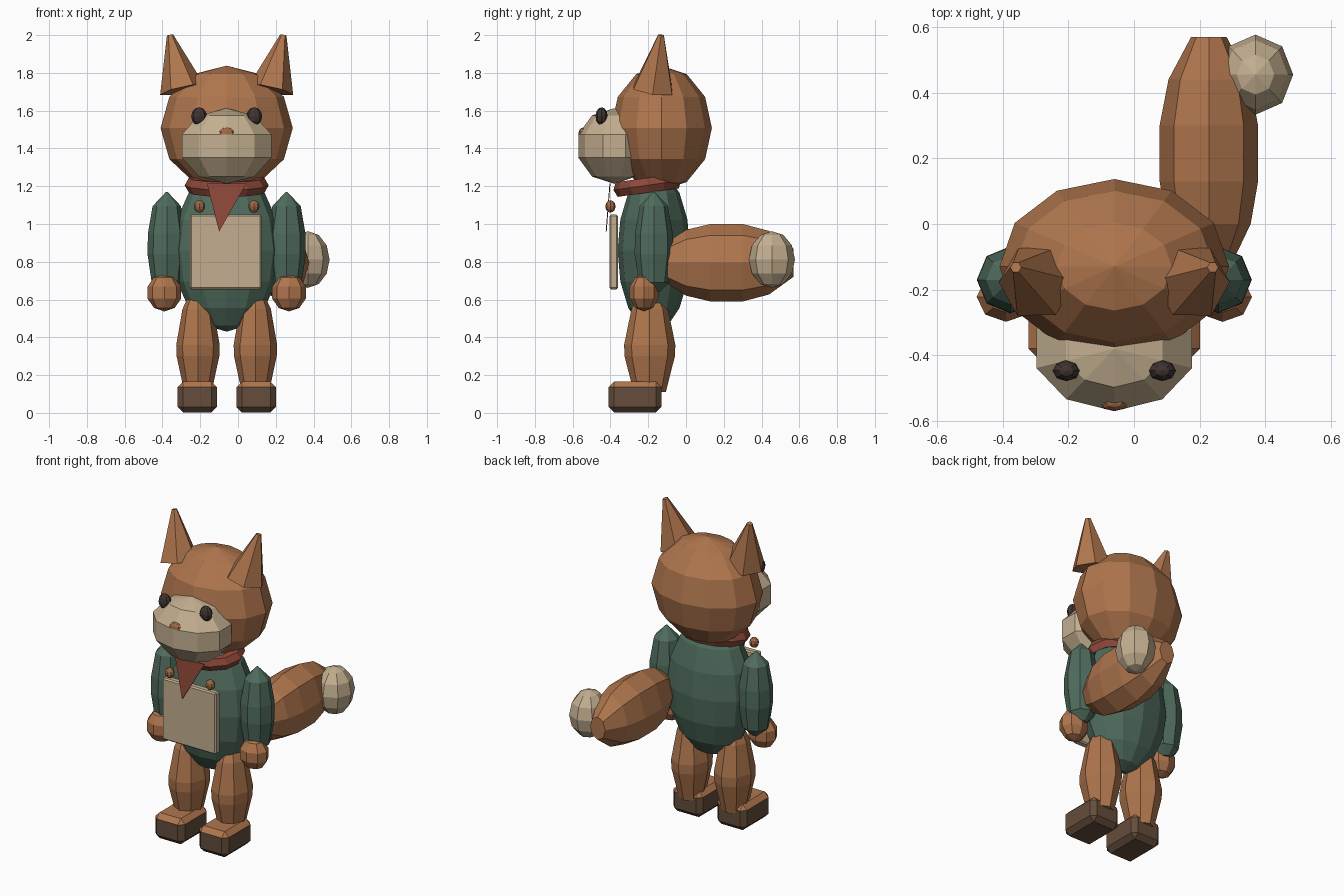
import bpy, bmesh, math
from mathutils import Matrix, Vector

if "Cube" in bpy.data.objects:
    bpy.data.objects.remove(bpy.data.objects["Cube"])

AXIS = -0.06  # x of the body's mirror plane


def material(name, rgb):
    m = bpy.data.materials.new(name)
    m.use_nodes = True
    m.diffuse_color = (*rgb, 1)
    m.node_tree.nodes["Principled BSDF"].inputs["Base Color"].default_value = (*rgb, 1)
    return m


FUR = material("orange_fur", (0.43, 0.18, 0.075))
CREAM = material("cream_fur", (0.55, 0.43, 0.28))
GREEN = material("green_cloth", (0.08, 0.15, 0.11))
RED = material("red_cloth", (0.27, 0.065, 0.04))
SHOE = material("dark_leather", (0.13, 0.075, 0.045))
BLACK = material("eye_black", (0.05, 0.035, 0.03))
BROWN = material("button_brown", (0.34, 0.14, 0.06))


def finish(name, bm, *mats):
    bmesh.ops.recalc_face_normals(bm, faces=bm.faces)
    me = bpy.data.meshes.new(name)
    bm.to_mesh(me)
    bm.free()
    ob = bpy.data.objects.new(name, me)
    bpy.context.collection.objects.link(ob)
    for m in mats:
        me.materials.append(m)
    return ob


def ellipsoid(name, center, radii, mat, segs=8, rings=6):
    bm = bmesh.new()
    bmesh.ops.create_uvsphere(bm, u_segments=segs, v_segments=rings, radius=1)
    bmesh.ops.transform(bm, verts=bm.verts,
                        matrix=Matrix.Translation(center) @ Matrix.Diagonal((*radii, 1)))
    return finish(name, bm, mat)


def lathe(name, profile, matrix, mat, sides=8):
    """Capped loft of (radius, height) rings about z, placed by a matrix."""
    bm = bmesh.new()
    rings = [[bm.verts.new((r * math.cos(a), r * math.sin(a), h))
              for a in (math.tau * i / sides for i in range(sides))] for r, h in profile]
    for low, high in zip(rings, rings[1:]):
        for i in range(sides):
            j = (i + 1) % sides
            bm.faces.new((low[i], low[j], high[j], high[i]))
    bm.faces.new(rings[0])
    bm.faces.new(rings[-1])
    bmesh.ops.transform(bm, verts=bm.verts, matrix=matrix)
    return finish(name, bm, mat)


def box(name, center, size, bevel, *mats):
    bm = bmesh.new()
    bmesh.ops.create_cube(bm, size=1)
    bmesh.ops.transform(bm, verts=bm.verts,
                        matrix=Matrix.Translation(center) @ Matrix.Diagonal((*size, 1)))
    bmesh.ops.bevel(bm, geom=bm.edges[:], offset=bevel, segments=1, affect='EDGES')
    return finish(name, bm, *mats)


# Head, muzzle and nose
ellipsoid("head", (AXIS, -0.13, 1.508), (0.35, 0.267, 0.33), FUR, 12, 6)
ellipsoid("muzzle", (AXIS, -0.38, 1.413), (0.262, 0.2, 0.2), CREAM, 10, 5)
ellipsoid("nose", (AXIS, -0.545, 1.475), (0.046, 0.025, 0.036), BROWN, 8, 6)

# Torso
ellipsoid("torso", (AXIS, -0.17, 0.86), (0.285, 0.192, 0.43), GREEN, 12, 8)

# Bib panel
box("bib_panel", (-0.065, -0.383, 0.852), (0.38, 0.045, 0.395), 0.008, CREAM)

# Neck scarf: a squashed, slightly tilted ring
bm = bmesh.new()
SEGS, TUBE = 12, 6
loops = []
for i in range(SEGS):
    a = math.tau * i / SEGS
    loop = []
    for k in range(TUBE):
        t = math.tau * k / TUBE
        r = 1 + 0.25 * math.cos(t)
        loop.append(bm.verts.new((0.178 * r * math.cos(a), 0.145 * r * math.sin(a),
                                  0.045 * math.sin(t))))
    loops.append(loop)
for i in range(SEGS):
    for k in range(TUBE):
        a, b, n = loops[i], loops[(i + 1) % SEGS], (k + 1) % TUBE
        bm.faces.new((a[k], b[k], b[n], a[n]))
bmesh.ops.transform(bm, verts=bm.verts, matrix=Matrix.Translation((AXIS, -0.205, 1.205))
                    @ Matrix.Rotation(math.radians(8), 4, 'X'))
finish("scarf_ring", bm, RED)

# Hanging scarf point: a thin triangle
bm = bmesh.new()
tri = bm.faces.new([bm.verts.new(p) for p in
                    ((-0.165, -0.405, 1.215), (0.045, -0.405, 1.215), (-0.1, -0.425, 0.96))])
ext = bmesh.ops.extrude_face_region(bm, geom=[tri])["geom"]
bmesh.ops.translate(bm, vec=(0, 0.005, 0),
                    verts=[v for v in ext if isinstance(v, bmesh.types.BMVert)])
finish("scarf_point", bm, RED)

# Paired parts
for side, s in (("left", 1), ("right", -1)):
    # Eyes and buttons
    ellipsoid(side + "_eye", (AXIS + s * 0.146, -0.447, 1.57), (0.042, 0.032, 0.048), BLACK, 8, 6)
    ellipsoid(side + "_button", (AXIS + s * 0.144, -0.4, 1.093), (0.03, 0.027, 0.033), BROWN, 8, 6)

    # Ears: tilted six-sided cones with a tiny blunt tip
    base = Vector((AXIS + s * 0.235, -0.175, 1.71))
    axis = Vector((AXIS + s * 0.3, -0.132, 2.0)) - base
    tilt = Vector((0, 0, 1)).rotation_difference(axis).to_matrix().to_4x4()
    lathe(side + "_ear", [(0.12, 0), (0.017, axis.length)],
          Matrix.Translation(base) @ tilt, FUR, 6)

    # Sleeves and hands
    lathe(side + "_arm", [(0.004, 1.17), (0.075, 1.095), (0.1, 0.95), (0.102, 0.84),
                          (0.08, 0.69), (0.03, 0.64)],
          Matrix.Translation((AXIS + s * 0.317, -0.17, 0)), GREEN)
    ellipsoid(side + "_hand", (AXIS + s * 0.33, -0.222, 0.637), (0.094, 0.08, 0.1), FUR, 8, 5)

    # Legs
    lathe(side + "_leg", [(0.05, 0.62), (0.082, 0.55), (0.115, 0.36), (0.113, 0.3), (0.072, 0.11)],
          Matrix.Translation((AXIS + s * 0.152, -0.192, 0)) @ Matrix.Diagonal((1, 1.18, 1, 1)), FUR)

    # Feet: dark sides and sole, fur on the upward faces
    foot = box(side + "_foot", (AXIS + s * 0.156, -0.27, 0.084), (0.21, 0.28, 0.164), 0.03, SHOE, FUR)
    for f in foot.data.polygons:
        f.material_index = int(f.normal.z > 0.5)

# Tail running backwards, with a pale tuft
lathe("tail", [(0.5, -0.11), (0.85, 0.0), (1.0, 0.13), (1.0, 0.3), (0.82, 0.44), (0.36, 0.57)],
      Matrix.Translation((0.228, 0, 0.795)) @ Matrix.Rotation(-math.pi / 2, 4, 'X')
      @ Matrix.Diagonal((0.15, 0.205, 1, 1)), FUR)
ellipsoid("tail_tuft", (0.37, 0.455, 0.812), (0.115, 0.122, 0.15), CREAM, 8, 6)
